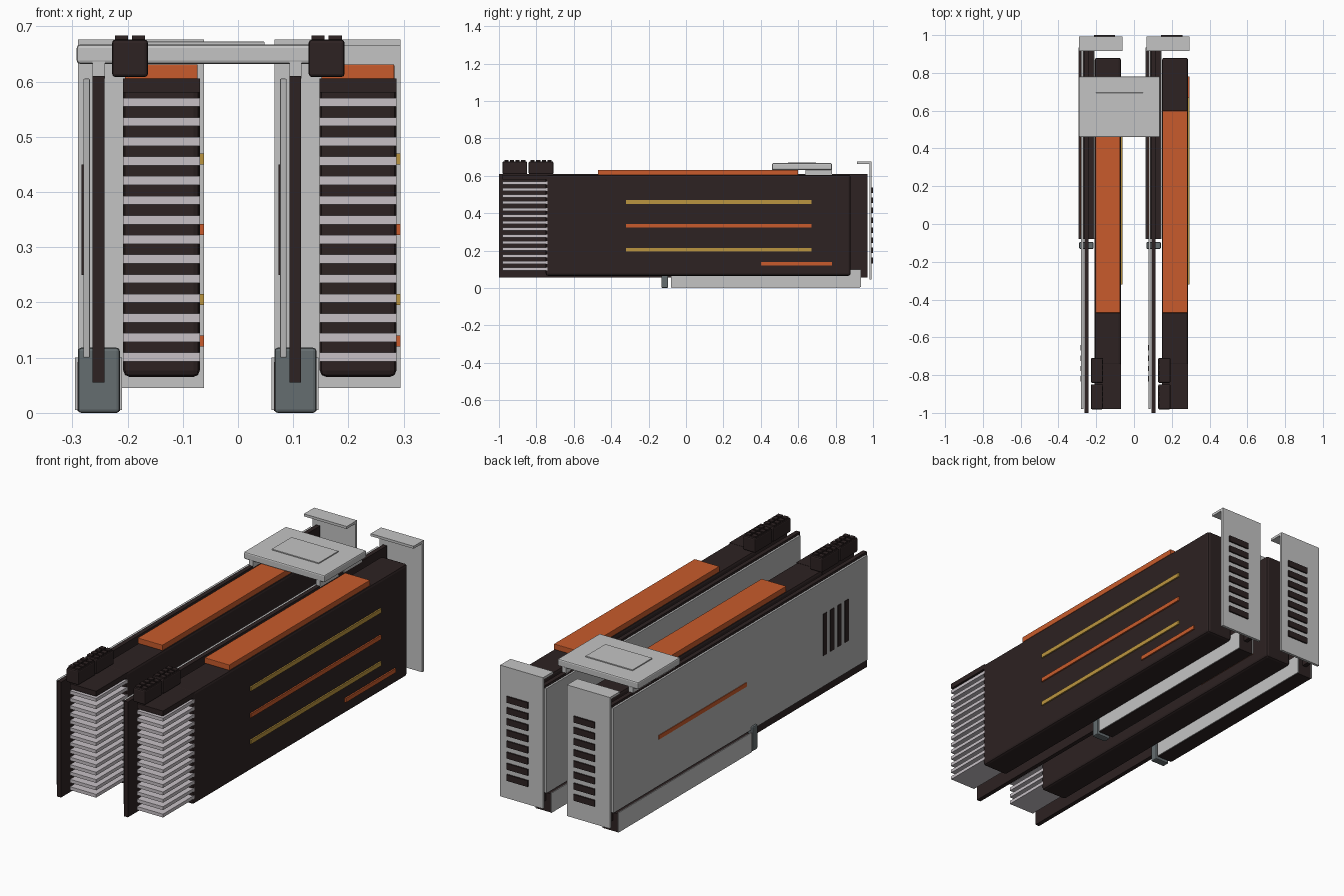
import bpy
from mathutils import Vector

cube = bpy.data.objects.get("Cube")
if cube:
    bpy.data.objects.remove(cube, do_unlink=True)


def material(name, rgb):
    m = bpy.data.materials.new(name)
    m.use_nodes = True
    m.diffuse_color = (*rgb, 1)
    bsdf = m.node_tree.nodes["Principled BSDF"]
    bsdf.inputs["Base Color"].default_value = (*rgb, 1)
    bsdf.inputs["Roughness"].default_value = 0.6
    return m


DARK = material("dark brown", (0.026, 0.016, 0.016))
SILVER = material("light grey", (0.55, 0.55, 0.55))
PLATE = material("plate grey", (0.46, 0.46, 0.46))
FIN = material("fin grey", (0.57, 0.53, 0.56))
ORANGE = material("orange", (0.58, 0.105, 0.025))
GOLD = material("gold", (0.50, 0.30, 0.05))
SLATE = material("slate grey", (0.13, 0.153, 0.162))


def box(name, x, y, z, mat, bevel=0.0):
    """Box spanning the (min, max) ranges x, y and z, with optional bevel."""
    lo, hi = (Vector(v) for v in zip(x, y, z))
    bpy.ops.mesh.primitive_cube_add(size=1, location=(lo + hi) / 2)
    ob = bpy.context.object
    ob.name = name
    ob.data.name = name
    for v in ob.data.vertices:
        v.co = v.co * (hi - lo)
    ob.data.materials.append(mat)
    if bevel:
        mod = ob.modifiers.new("edge bevel", 'BEVEL')
        mod.width = bevel
        mod.segments = 2
    return ob


def span(centre, size):
    return (centre - size / 2, centre + size / 2)


def card(side, dx):
    def part(name, x, y, z, mat, bevel=0.0):
        return box(f"{side}_{name}", (x[0] + dx, x[1] + dx), y, z, mat, bevel)

    # circuit board and rear cover plate
    part("circuit_board", (-0.263, -0.242), (-1, 0.97), (0.055, 0.61), DARK)
    part("backplate", (-0.28, -0.268), (-0.98, 0.95), (0.1, 0.605), PLATE, 0.002)
    part("backplate_stripe", (-0.283, -0.279), (-0.06, 0.61), span(0.335, 0.02), ORANGE)
    for i in range(4):
        part(f"backplate_vent_{i}", (-0.283, -0.279), span(-0.82 + 0.055 * i, 0.028),
             (0.25, 0.45), DARK)

    # cooler shroud with its top pad
    part("shroud", (-0.208, -0.069), (-0.75, 0.88), (0.065, 0.605), DARK, 0.012)
    part("top_pad", (-0.205, -0.073), (-0.47, 0.6), (0.604, 0.631), ORANGE, 0.002)

    # side stripes
    for i, (z, mat, y) in enumerate([(0.46, GOLD, (-0.32, 0.67)), (0.332, ORANGE, (-0.32, 0.67)),
                                     (0.205, GOLD, (-0.32, 0.67)), (0.13, ORANGE, (0.4, 0.78))]):
        part(f"side_stripe_{i}", (-0.07, -0.062), y, span(z, 0.02), mat)

    # exposed heatsink fins under a dark cap
    part("fin_cap", (-0.208, -0.069), (-0.98, -0.74), (0.58, 0.605), DARK)
    for i in range(14):
        part(f"heatsink_fin_{i}", (-0.208, -0.069), (-0.98, -0.74),
             span(0.101 + 0.0355 * i, 0.016), FIN)

    # power sockets with ridged tops
    for i, y in enumerate((-0.915, -0.775)):
        part(f"power_socket_{i}", (-0.228, -0.163), span(y, 0.132), (0.608, 0.676), DARK, 0.006)
        for row in (-0.211, -0.18):
            for k in range(4):
                part(f"socket_ridge_{i}", span(row, 0.024), span(y - 0.045 + 0.03 * k, 0.022),
                     (0.67, 0.683), DARK)

    # mounting bracket with folded lip and vent slots
    part("bracket", (-0.29, -0.062), (0.98, 0.993), (0.045, 0.676), SILVER)
    part("bracket_lip", (-0.29, -0.062), (0.915, 0.985), (0.664, 0.676), SILVER)
    for i in range(8):
        part(f"bracket_slot_{i}", span(-0.156, 0.112), (0.991, 1.0),
             span(0.147 + 0.0537 * i, 0.03), DARK)

    # edge slot: dark core, metal side walls and a latch
    part("slot_core", (-0.291, -0.214), (-0.08, 0.93), (0.003, 0.092), DARK)
    for name, x in (("outer", (-0.295, -0.29)), ("inner", (-0.215, -0.21))):
        part(f"slot_wall_{name}", x, (-0.08, 0.935), (0.005, 0.1), SILVER)
    part("slot_latch", (-0.29, -0.214), (-0.132, -0.095), (0, 0.118), SLATE, 0.006)

    # feet joining the bridge to the board
    for i, y in enumerate((0.53, 0.71)):
        part(f"bridge_foot_{i}", span(-0.252, 0.022), span(y, 0.14), (0.605, 0.636), SILVER)


card("right", 0.0)
card("left", 0.356)

# bridge linking both cards
box("bridge", (-0.292, 0.138), (0.46, 0.78), (0.632, 0.667), SILVER, 0.006)
box("bridge_raised_panel", span(-0.077, 0.25), span(0.62, 0.15), (0.666, 0.672), SILVER, 0.001)
